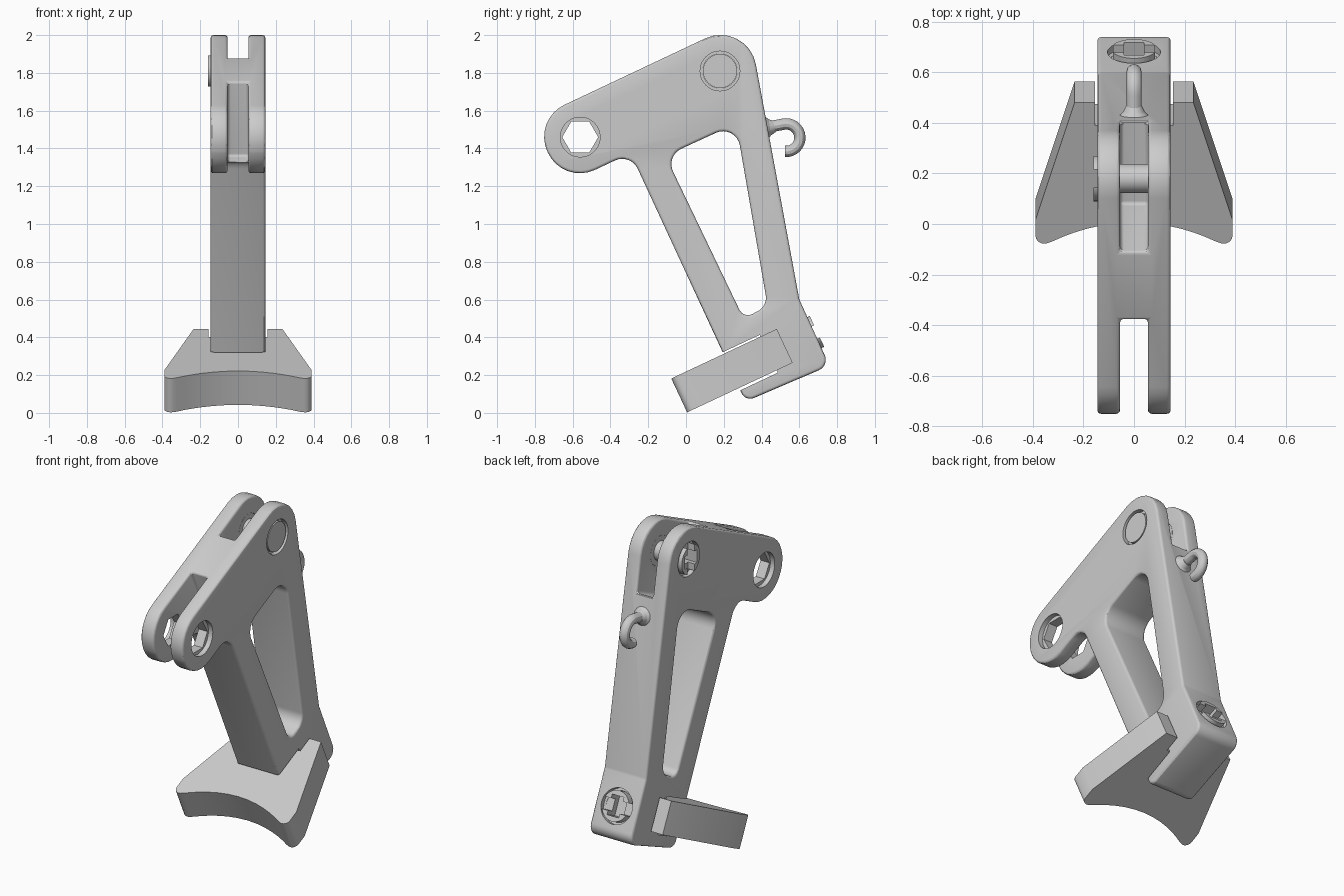
import bpy, bmesh, math
from mathutils import Matrix, Vector

cube = bpy.data.objects.get("Cube")
if cube:
    bpy.data.objects.remove(cube, do_unlink=True)

TILT = math.atan2(0.425, 0.905)
TILTED = Matrix.Rotation(TILT, 4, 'X')
# Local prism axes: profile x, profile y, extrusion -> world y, z, x
SIDEWAYS = Matrix(((0, 0, 1, 0), (1, 0, 0, 0), (0, 1, 0, 0), (0, 0, 0, 1)))


def make(name, bm, matrix=Matrix()):
    bmesh.ops.transform(bm, matrix=matrix, verts=bm.verts)
    bmesh.ops.recalc_face_normals(bm, faces=bm.faces)
    mesh = bpy.data.meshes.new(name)
    bm.to_mesh(mesh)
    bm.free()
    obj = bpy.data.objects.new(name, mesh)
    bpy.context.collection.objects.link(obj)
    return obj


def fillet(corners, steps=8):
    """Round each (a, b, radius) corner of a closed outline."""
    out = []
    for i, (a, b, r) in enumerate(corners):
        p = Vector((a, b))
        if r == 0:
            out.append(p)
            continue
        d1 = (Vector(corners[i - 1][:2]) - p).normalized()
        d2 = (Vector(corners[(i + 1) % len(corners)][:2]) - p).normalized()
        half = d1.angle(d2) / 2
        centre = p + (d1 + d2).normalized() * (r / math.sin(half))
        start = p + d1 * (r / math.tan(half)) - centre
        end = p + d2 * (r / math.tan(half)) - centre
        sweep = math.atan2(start.x * end.y - start.y * end.x, start.dot(end))
        for k in range(steps + 1):
            out.append(centre + Matrix.Rotation(sweep * k / steps, 2) @ start)
    return out


def prism(name, outline, low, high, matrix):
    bm = bmesh.new()
    face = bm.faces.new([bm.verts.new((p[0], p[1], low)) for p in outline])
    top = bmesh.ops.extrude_face_region(bm, geom=[face])["geom"]
    moved = [v for v in top if isinstance(v, bmesh.types.BMVert)]
    bmesh.ops.translate(bm, verts=moved, vec=(0, 0, high - low))
    return make(name, bm, matrix)


def box(name, xs, ys, zs, matrix=TILTED):
    bm = bmesh.new()
    bmesh.ops.create_cube(bm, size=1)
    spans = (xs, ys, zs)
    for v in bm.verts:
        v.co = [s[0] if c < 0 else s[1] for c, s in zip(v.co, spans)]
    return make(name, bm, matrix)


def cylinder(name, r, low, high, matrix, sides=40, r2=None):
    bm = bmesh.new()
    bmesh.ops.create_cone(bm, cap_ends=True, segments=sides, radius1=r,
                          radius2=r if r2 is None else r2, depth=high - low)
    bmesh.ops.translate(bm, verts=bm.verts, vec=(0, 0, (low + high) / 2))
    return make(name, bm, matrix)


def apply(obj, mod):
    bpy.context.view_layer.objects.active = obj
    bpy.ops.object.modifier_apply(modifier=mod.name)


def cut(obj, *cutters):
    for c in cutters:
        mod = obj.modifiers.new("cut", 'BOOLEAN')
        mod.operation, mod.solver, mod.object = 'DIFFERENCE', 'EXACT', c
        apply(obj, mod)
        bpy.data.objects.remove(c, do_unlink=True)


def smooth(obj):
    bpy.ops.object.select_all(action='DESELECT')
    obj.select_set(True)
    bpy.context.view_layer.objects.active = obj
    bpy.ops.object.shade_smooth_by_angle(angle=math.radians(30))


# Bracket body: side outline with a tapered window
body = prism("bracket_body", fillet([
    (0.325, 2.088, 0.19), (-0.813, 1.551, 0.187), (-0.651, 1.207, 0.187),
    (-0.294, 1.375, 0.09), (0.315, 0.06, 0.05), (0.76, 0.25, 0.06),
    (0.6, 0.6, 0.06)]), -0.145, 0.145, SIDEWAYS)
cut(body,
    prism("window", fillet([
        (-0.108, 1.36, 0.09), (0.265, 1.532, 0.09),
        (0.432, 0.565, 0.08), (0.305, 0.5, 0.05)]), -0.3, 0.3, SIDEWAYS),
    box("front_fork", (-0.055, 0.055), (-0.2, 0.4), (1.314, 2.2)),
    box("back_fork", (-0.055, 0.055), (0.7, 1.5), (1.306, 2.2)))
bevel = body.modifiers.new("soft_edges", 'BEVEL')
bevel.width, bevel.segments = 0.015, 3
bevel.limit_method, bevel.angle_limit = 'ANGLE', math.radians(45)
bevel.use_clamp_overlap = False
apply(body, bevel)

# Placement frames: z points out of each fastener
to_right = Matrix.Rotation(math.pi / 2, 4, 'Y')
to_left = Matrix.Rotation(-math.pi / 2, 4, 'Y')
pivot = Matrix.Translation((0, 0.18, 1.81))
lobe = Matrix.Translation((0, -0.56, 1.46))
heel = Matrix.Translation((0, 0.68, 0.425)) @ Matrix.Rotation(TILT - math.pi / 2, 4, 'X')

# Foot slot, pivot holes with counterbores, and heel screw hole
cut(body,
    box("foot_slot", (-0.4, 0.4), (0.2, 0.53), (-0.014, 0.208)),
    cylinder("pivot_hole", 0.091, -0.3, 0.3, pivot @ to_right),
    cylinder("lobe_hole", 0.095, -0.3, 0.3, lobe @ to_right, sides=6),
    cylinder("heel_hole", 0.091, -0.115, 0.1, heel),
    cylinder("heel_recess", 0.105, -0.03, 0.1, heel))
for place in (pivot, lobe):
    for side in (to_left, to_right):
        cut(body, cylinder("counterbore", 0.105, 0.115, 0.3, place @ side))
smooth(body)


# Slotted screw heads
def slotted_head(name, matrix, length):
    head = cylinder(name, 0.09, 0.015 - length, 0.015, matrix)
    cut(head,
        box("slot", (-0.2, 0.2), (-0.036, 0.036), (-0.03, 0.1), matrix),
        box("socket", (-0.04, 0.04), (-0.06, 0.06), (-0.07, 0.1), matrix))
    smooth(head)


slotted_head("heel_screw", heel, 0.13)
slotted_head("pivot_screw", pivot @ to_left @ Matrix.Translation((0, 0, 0.145)), 0.105)
smooth(cylinder("pivot_nut", 0.09, 0.055, 0.14, pivot @ to_right))
smooth(cylinder("pivot_shank", 0.058, -0.07, 0.07, pivot @ to_right))

# Foot plate: concave front edge, tapered wings and a notch around the body
half = fillet([(0.155, 0.524, 0), (0.155, 0.624, 0), (0.235, 0.624, 0),
               (0.39, 0.11, 0), (0.39, -0.01, 0.035), (0.325, 0.016, 0)], 5)
arc = [Vector((x, 0.1 - x * x / 1.26)) for x in (0.28, 0.24, 0.19, 0.13, 0.065)]
half += arc
mirrored = [Vector((-p.x, p.y)) for p in reversed(half)]
foot = prism("foot_plate", half + [Vector((0, 0.1))] + mirrored, 0, 0.198, TILTED)
smooth(foot)

# Cable hook: swept tube on a flared base
curve = bpy.data.curves.new("cable_hook", 'CURVE')
curve.dimensions = '3D'
curve.bevel_depth, curve.bevel_resolution = 0.03, 4
curve.use_fill_caps = True
path = [(0.41, 1.51), (0.46, 1.518)]
for k in range(17):
    a = math.radians(105 - k * 12.5)
    path.append((0.53 + 0.073 * math.cos(a), 1.457 + 0.073 * math.sin(a)))
spline = curve.splines.new('POLY')
spline.points.add(len(path) - 1)
for point, (y, z) in zip(spline.points, path):
    point.co = (0, y, z, 1)
hook = bpy.data.objects.new("cable_hook", curve)
bpy.context.collection.objects.link(hook)
bpy.ops.object.select_all(action='DESELECT')
hook.select_set(True)
bpy.context.view_layer.objects.active = hook
bpy.ops.object.convert(target='MESH')
smooth(bpy.context.view_layer.objects.active)
base = Matrix.Translation((0, 0.43, 1.51)) @ Matrix.Rotation(-math.radians(82), 4, 'X')
smooth(cylinder("hook_base", 0.062, -0.005, 0.014, base, 24, 0.043))
smooth(cylinder("hook_neck", 0.043, 0.014, 0.04, base, 24, 0.03))
